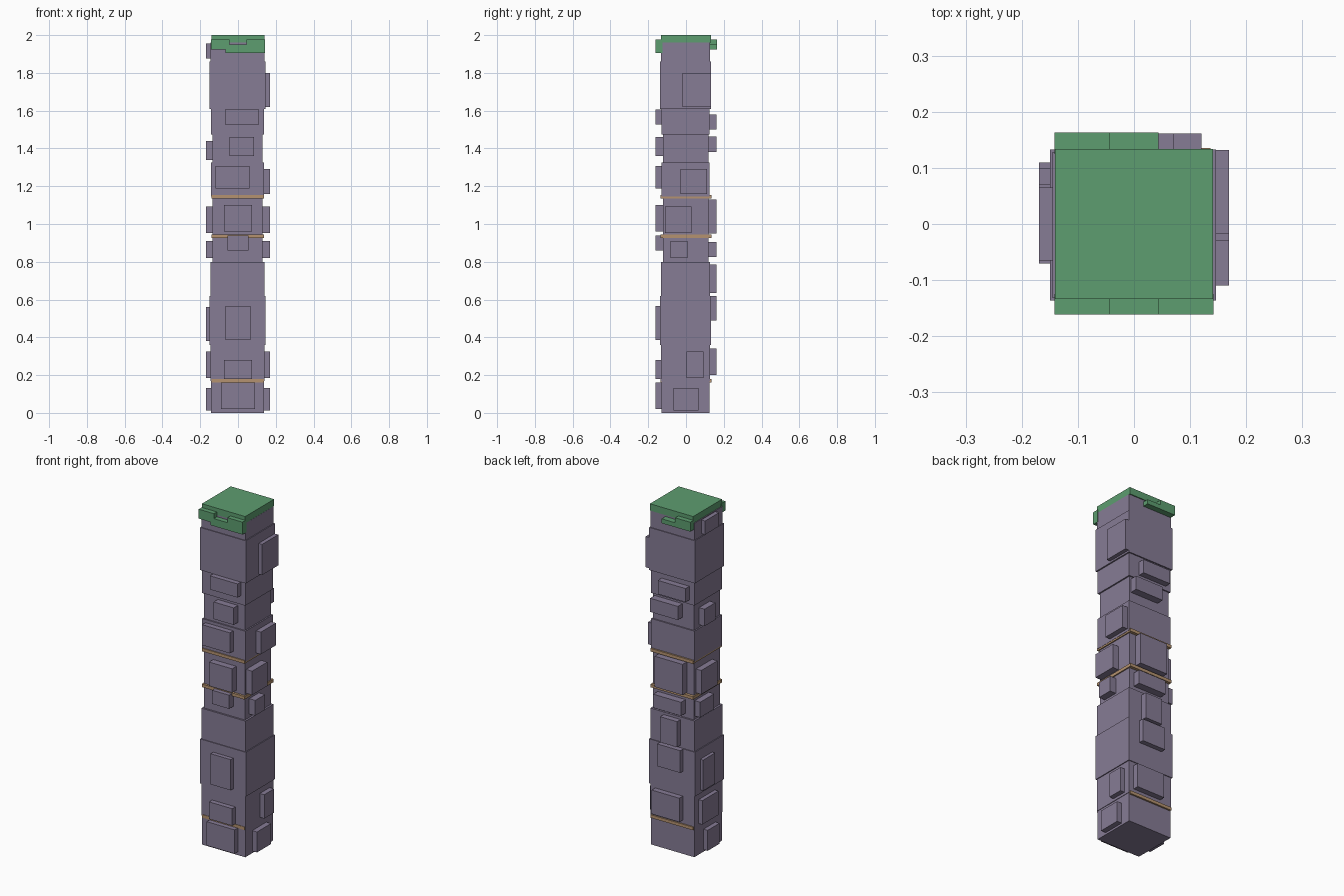
import bpy
import bmesh
from mathutils import Vector

if "Cube" in bpy.data.objects:
    bpy.data.objects.remove(bpy.data.objects["Cube"], do_unlink=True)


def material(name, red, green, blue):
    mat = bpy.data.materials.new(name)
    mat.use_nodes = True
    mat.diffuse_color = (red, green, blue, 1)
    shader = mat.node_tree.nodes["Principled BSDF"]
    shader.inputs["Base Color"].default_value = mat.diffuse_color
    return mat


STONE = material("purple_grey_stone", red=0.24, green=0.2, blue=0.3)
GRASS = material("grass_green", red=0.11, green=0.34, blue=0.16)
CLAY = material("tan_clay", red=0.46, green=0.29, blue=0.16)


def finish(name, bm, mat):
    bmesh.ops.recalc_face_normals(bm, faces=bm.faces)
    mesh = bpy.data.meshes.new(name)
    bm.to_mesh(mesh)
    bm.free()
    mesh.materials.append(mat)
    bpy.context.collection.objects.link(bpy.data.objects.new(name, mesh))


def box(name, centre, size, mat):
    bm = bmesh.new()
    bmesh.ops.create_cube(bm, size=1)
    bmesh.ops.scale(bm, vec=size, verts=bm.verts)
    bmesh.ops.translate(bm, vec=centre, verts=bm.verts)
    finish(name, bm, mat)


# Stacked stone blocks, each a little wider or narrower than the next
SLIM, PLAIN, FULL, BULGING = 0.132, 0.14, 0.143, 0.148
DEPTH_RATIO = 0.91


def block(half_width, bottom, top):
    centre = (-0.002, -0.002, (bottom + top) / 2)
    size = (2 * half_width, 2 * half_width * DEPTH_RATIO, top - bottom)
    box("stone_block", centre, size, STONE)


block(PLAIN, bottom=0, top=0.17)
block(FULL, bottom=0.17, top=0.36)
block(BULGING, bottom=0.36, top=0.62)
block(FULL, bottom=0.62, top=0.8)
block(SLIM, bottom=0.8, top=0.935)
block(SLIM, bottom=0.935, top=1.145)
block(PLAIN, bottom=1.145, top=1.325)
block(SLIM, bottom=1.325, top=1.475)
block(PLAIN, bottom=1.475, top=1.61)
block(BULGING, bottom=1.61, top=1.86)
block(FULL, bottom=1.86, top=1.96)

# Thin clay seams between blocks
for seam_name, height in (("lower", 0.17), ("middle", 0.935), ("upper", 1.145)):
    box(seam_name + "_clay_seam", (-0.002, 0, height), (0.277, 0.27, 0.018), CLAY)

# Raised stone slabs, half sunk into each wall
OUTWARD = {
    "front": Vector((0, -1, 0)),
    "back": Vector((0, 1, 0)),
    "left": Vector((1, 0, 0)),
    "right": Vector((-1, 0, 0)),
}
THICK = 0.06
TINY, NARROW, MEDIUM, BROAD, WIDE = 0.09, 0.11, 0.13, 0.15, 0.18
SHORT, LOW, SQUAT, HIGH, TALL = 0.08, 0.1, 0.12, 0.14, 0.18


def slab(side, width, height, z, shift=0):
    out = OUTWARD[side]
    along = Vector((abs(out.y), abs(out.x), 0))
    reach = 0.161 if out.y else 0.169
    centre = out * (reach - THICK / 2) + along * shift
    centre.z = z
    size = along * width + Vector((abs(out.x), abs(out.y), 0)) * THICK
    size.z = height
    box(side + "_slab", centre, size, STONE)


slab("front", WIDE, HIGH, z=0.09)
slab("front", BROAD, LOW, z=0.23)
slab("front", MEDIUM, TALL, z=0.475)
slab("front", NARROW, SHORT, z=0.9)
slab("front", BROAD, HIGH, z=1.03)
slab("front", WIDE, SQUAT, z=1.247, shift=-0.03)
slab("front", MEDIUM, LOW, z=1.41, shift=0.02)
slab("front", WIDE, SHORT, z=1.567, shift=0.02)

slab("back", WIDE, HIGH, z=0.27, shift=0.02)
slab("back", BROAD, MEDIUM, z=0.555)
slab("back", NARROW, BROAD, z=0.71)
slab("back", WIDE, SHORT, z=0.865, shift=0.01)
slab("back", WIDE, TALL, z=1.04)
slab("back", WIDE, SHORT, z=1.422, shift=0.03)
slab("back", WIDE, SHORT, z=1.54, shift=-0.02)

slab("left", MEDIUM, SQUAT, z=0.072)
slab("left", TINY, HIGH, z=0.255, shift=0.047)
slab("left", TINY, TINY, z=0.865, shift=-0.037)
slab("left", HIGH, HIGH, z=1.022, shift=-0.04)
slab("left", HIGH, MEDIUM, z=1.225, shift=0.04)
slab("left", BROAD, TALL, z=1.71, shift=0.057)

slab("right", NARROW, SQUAT, z=0.072, shift=-0.015)
slab("right", BROAD, HIGH, z=0.255, shift=0.015)
slab("right", NARROW, TALL, z=0.47, shift=0.027)
slab("right", MEDIUM, TINY, z=0.865, shift=0.045)
slab("right", BROAD, HIGH, z=1.022, shift=0.025)
slab("right", LOW, LOW, z=1.39, shift=0.02)
slab("right", MEDIUM, SHORT, z=1.915)

# Grass cap
box("grass_cap", (0, 0, 1.98), (0.281, 0.267, 0.04), GRASS)


# Stepped grass overhangs, extruded outward from the cap
def overhang(name, outline, start, reach):
    bm = bmesh.new()
    face = bm.faces.new([bm.verts.new((x, start, z)) for x, z in outline])
    new = bmesh.ops.extrude_face_region(bm, geom=[face])["geom"]
    moved = [g for g in new if isinstance(g, bmesh.types.BMVert)]
    bmesh.ops.translate(bm, vec=(0, reach, 0), verts=moved)
    finish(name, bm, GRASS)


edge, notch, step = 0.142, 0.044, 0.065
low, hem, dip, rim = 1.905, 1.923, 1.949, 1.978
notched_top = [(notch, dip), (-notch, dip), (-notch, rim), (-edge, rim)]
front_outline = [(-edge, hem), (-step, hem), (-step, low), (edge, low),
                 (edge, rim), (notch, rim)] + notched_top
back_outline = [(-edge, hem), (notch, hem)] + notched_top
overhang("front_grass_overhang", front_outline, start=-0.125, reach=-0.036)
overhang("back_grass_overhang", back_outline, start=0.125, reach=0.038)
